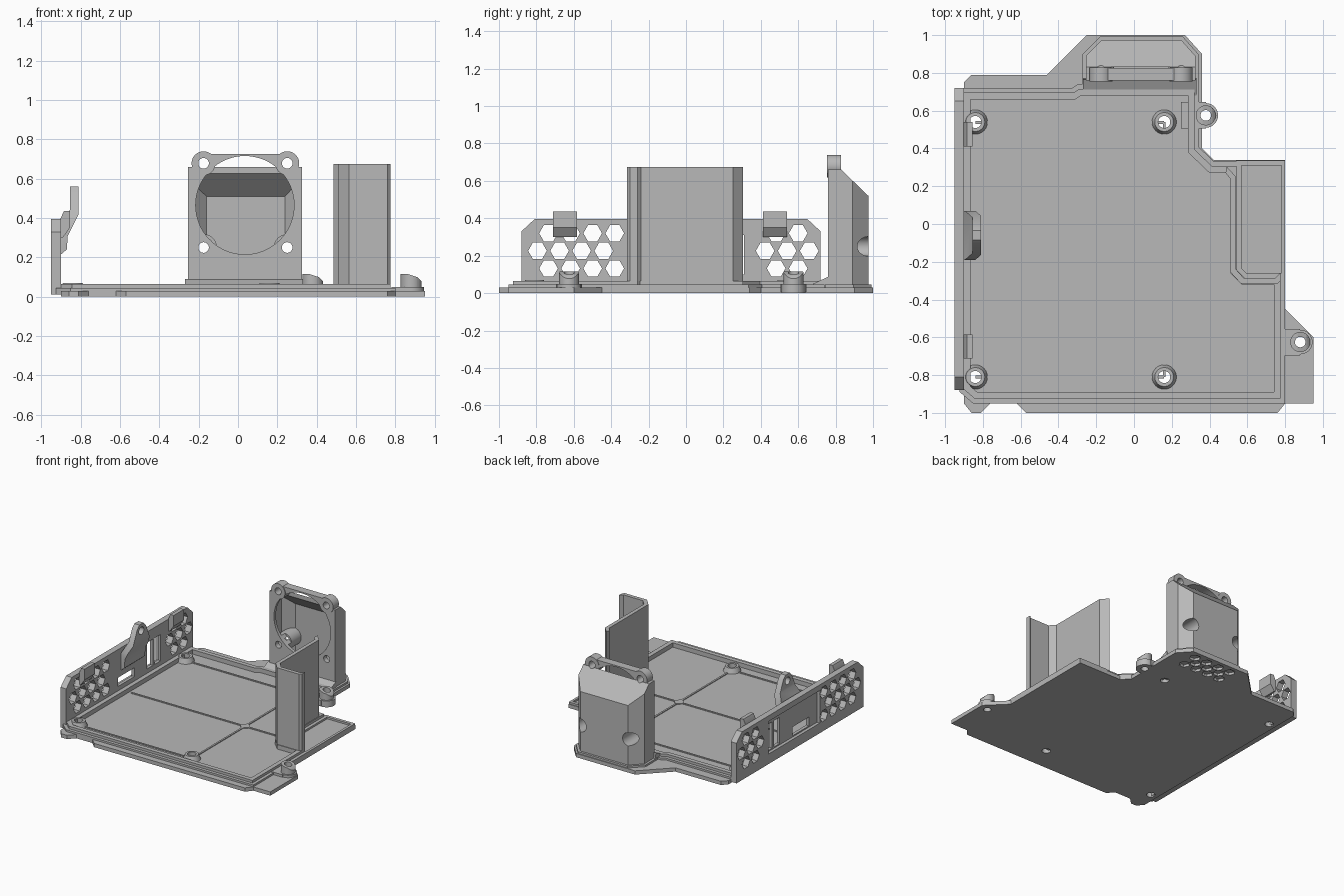
import bpy, bmesh, math
from mathutils import Vector

if "Cube" in bpy.data.objects:
    bpy.data.objects.remove(bpy.data.objects["Cube"])

grey = bpy.data.materials.new("matte grey")
grey.use_nodes = True
colour = (0.48, 0.48, 0.48, 1)
grey.diffuse_color = colour
grey.node_tree.nodes["Principled BSDF"].inputs["Base Color"].default_value = colour
parts = []


def make(name, bm):
    bmesh.ops.recalc_face_normals(bm, faces=bm.faces)
    mesh = bpy.data.meshes.new(name)
    bm.to_mesh(mesh)
    bm.free()
    mesh.materials.append(grey)
    ob = bpy.data.objects.new(name, mesh)
    bpy.context.collection.objects.link(ob)
    parts.append(ob)
    return ob


def prism(name, pts, axis, a, b):
    """Extrude a flat outline from a to b along an axis."""
    place = {"x": lambda p, h: (h, p[0], p[1]),
             "y": lambda p, h: (p[0], h, p[1]),
             "z": lambda p, h: (p[0], p[1], h)}[axis]
    bm = bmesh.new()
    low = [bm.verts.new(place(p, a)) for p in pts]
    top = [bm.verts.new(place(p, b)) for p in pts]
    bm.faces.new(low)
    bm.faces.new(top)
    n = len(pts)
    for i in range(n):
        j = (i + 1) % n
        bm.faces.new((low[i], low[j], top[j], top[i]))
    return make(name, bm)


def ngon(c, r, n=32):
    return [(c[0] + r * math.cos(math.tau * i / n), c[1] + r * math.sin(math.tau * i / n))
            for i in range(n)]


def rect(u0, u1, v0, v1):
    return [(u0, v0), (u1, v0), (u1, v1), (u0, v1)]


def offset(pts, d):
    """Grow a counter-clockwise outline with mitred corners."""
    out = []
    for i, p in enumerate(pts):
        p, q, r = Vector(p), Vector(pts[i - 1]), Vector(pts[(i + 1) % len(pts)])
        e, f = (p - q).normalized(), (r - p).normalized()
        n, m = Vector((e.y, -e.x)), Vector((f.y, -f.x))
        out.append(tuple(p + (n + m) * d / (1 + n.dot(m))))
    return out


def cut(ob, tool, op="DIFFERENCE"):
    """Boolean, applied at once; the cutter is thrown away."""
    mod = ob.modifiers.new("cut", "BOOLEAN")
    mod.operation, mod.object, mod.solver = op, tool, "EXACT"
    dg = bpy.context.evaluated_depsgraph_get()
    dg.update()
    mesh = bpy.data.meshes.new_from_object(ob.evaluated_get(dg))
    ob.modifiers.clear()
    ob.data = mesh
    parts.remove(tool)
    bpy.data.objects.remove(tool)


def drill(ob, pts, axis, a, b):
    cut(ob, prism("cutter", pts, axis, a, b))


# Base plate
outline = [(-0.90, -0.95), (-0.86, -1), (-0.81, -1), (-0.76, -0.95), (-0.62, -0.95),
           (-0.57, -1), (0.76, -1), (0.80, -0.95), (0.95, -0.95), (0.95, -0.60),
           (0.80, -0.45), (0.80, 0.34), (0.42, 0.34), (0.36, 0.40), (0.36, 0.90),
           (0.27, 1), (-0.25, 1), (-0.46, 0.79), (-0.86, 0.79), (-0.90, 0.75)]
plate = prism("base_plate", outline, "z", 0, 0.03)
bosses = [(x, y) for x in (-0.84, 0.16) for y in (-0.81, 0.54)]
for c in bosses:
    drill(plate, ngon(c, 0.032), "z", -0.1, 0.1)
for row, y in enumerate((0.815, 0.875, 0.935)):
    for k in range(4 - row % 2):
        drill(plate, ngon((-0.13 + 0.11 * k + 0.055 * (row % 2), y), 0.042, 6), "z", -0.1, 0.1)

# Stepped rim around the tray
tray = [(-0.83, -0.89), (0.74, -0.89), (0.74, -0.32), (0.57, -0.32), (0.51, -0.26),
        (0.51, 0.27), (0.40, 0.27), (0.285, 0.38), (0.285, 0.68), (-0.28, 0.68),
        (-0.31, 0.66), (-0.865, 0.66), (-0.865, -0.86)]
for name, grow, top in (("rim", 0.035, 0.065), ("rim_step", 0.06, 0.045)):
    ring = prism(name, offset(tray, grow), "z", 0.01, top)
    drill(ring, tray, "z", -0.1, 0.2)
duct = prism("duct_kerb", rect(0.54, 0.80, -0.29, 0.335), "z", 0.01, 0.045)
drill(duct, rect(0.565, 0.78, -0.26, 0.31), "z", -0.1, 0.2)

# Floor ribs and their crossing
for x0, x1, y0, y1 in ((0.153, 0.167, -0.81, 0.54), (-0.84, 0.51, -0.147, -0.133),
                       (-0.84, 0.16, 0.53, 0.544), (-0.84, 0.16, -0.817, -0.803)):
    prism("floor_rib", rect(x0, x1, y0, y1), "z", 0.02, 0.036)
prism("rib_crossing", ngon((0.16, -0.14), 0.045, 4), "z", 0.02, 0.037)

# Screw bosses in the corners of the floor
for c in bosses:
    bm = bmesh.new()
    bmesh.ops.create_cone(bm, cap_ends=True, segments=32, radius1=0.072, radius2=0.05, depth=0.06)
    bmesh.ops.translate(bm, verts=bm.verts, vec=(c[0], c[1], 0.04))
    boss = make("floor_boss", bm)
    drill(boss, ngon(c, 0.032), "z", -0.1, 0.2)

# Outer screw lugs with slanted tops
for x, y, inner in ((0.38, 0.575, 0.25), (0.88, -0.625, 0.78)):
    lug = prism("lug_post", ngon((x, y), 0.053), "z", 0.01, 0.115)
    foot = prism("lug_foot", ngon((x, y), 0.065), "z", 0, 0.05)
    arm = prism("lug_arm", rect(inner, x, y - 0.07, y + 0.07), "z", 0.005, 0.05)
    drill(lug, [(x - 0.02, 0.116), (x + 0.03, 0.1), (x + 0.08, 0.05), (x + 0.08, 0.2),
                (x - 0.02, 0.2)], "y", y - 0.1, y + 0.1)
    for ob in (lug, foot, arm):
        drill(ob, ngon((x, y), 0.028), "z", -0.1, 0.2)
    drill(plate, ngon((x, y), 0.028), "z", -0.1, 0.2)

# Tall folded baffle
face = [(0.49, 0.305), (0.54, 0.25), (0.54, -0.24), (0.58, -0.285), (0.75, -0.285), (0.775, -0.26)]
back = [(0.775, -0.30), (0.76, -0.315), (0.565, -0.315), (0.51, -0.255), (0.51, 0.24), (0.485, 0.27)]
prism("baffle", face + back, "z", 0.02, 0.675)

# Side wall with vents, a recessed port panel and openings
side = [(-0.88, 0.01), (0.72, 0.01), (0.72, 0.33), (0.65, 0.395), (-0.81, 0.395), (-0.88, 0.33)]
wall = prism("vent_wall", side, "x", -0.95, -0.90)
vents = [(-0.735 + 0.118 * k, z) for k in range(4) for z in (0.32, 0.132)]
vents += [(-0.794 + 0.118 * k, 0.226) for k in range(4)]
vents += [(0.482 + 0.118 * k, z) for k in range(2) for z in (0.32, 0.132)]
vents += [(0.423 + 0.118 * k, 0.226) for k in range(3)]
for c in vents:
    drill(wall, ngon(c, 0.05, 6), "x", -1, -0.8)
drill(wall, rect(-0.33, 0.32, 0.09, 0.35), "x", -1, -0.925)
for y0, y1, z0, z1 in ((0.14, 0.215, 0.1, 0.31), (0.235, 0.31, 0.1, 0.31), (-0.23, -0.02, 0.1, 0.17)):
    drill(wall, rect(y0, y1, z0, z1), "x", -1, -0.8)

# Snap tabs on top of the side wall
for y in (-0.648, 0.475):
    prism("snap_tab", [(-0.905, 0.30), (-0.89, 0.30), (-0.855, 0.35), (-0.855, 0.435),
                       (-0.885, 0.435), (-0.905, 0.39)], "y", y - 0.064, y + 0.064)

# Ear standing on the side wall
ear = prism("wall_ear", [(-0.905, 0.21), (-0.87, 0.24), (-0.865, 0.31), (-0.81, 0.42), (-0.81, 0.56),
                         (-0.855, 0.56), (-0.855, 0.44), (-0.905, 0.34)], "y", -0.3, 0.2)
cut(ear, prism("cutter", [(-0.19, 0.1), (0.07, 0.1), (0.07, 0.36), (-0.005, 0.53), (-0.035, 0.561),
                          (-0.085, 0.561), (-0.115, 0.53), (-0.19, 0.36)], "x", -1, -0.7), "INTERSECT")
drill(ear, ngon((-0.06, 0.505), 0.03), "x", -1, -0.7)

# Hollow fan hood
plan = [(-0.255, 0.76), (0.325, 0.76), (0.325, 0.89), (0.25, 0.975), (-0.17, 0.975), (-0.255, 0.89)]
profile = [(0.76, 0.02), (0.975, 0.02), (0.975, 0.52), (0.83, 0.66), (0.76, 0.66)]
screws = [(x, z) for x in (-0.175, 0.25) for z in (0.25, 0.678)]


def hood_shape(name, d, low):
    shape = prism(name, offset(plan, -d), "z", low, 1)
    cut(shape, prism("cutter", offset(profile, -d), "x", -1, 1), "INTERSECT")
    return shape


hood = hood_shape("fan_hood", 0, 0.02)
hollow = hood_shape("cutter", 0.025, 0)
for x, z in screws[::2]:
    drill(hollow, ngon((x, z), 0.068), "y", 0.5, 1.2)
cut(hood, hollow)
drill(hood, ngon((0.035, 0.465), 0.25, 64), "y", 0.7, 0.83)
for x, z in screws[::2]:
    drill(hood, ngon((x, z), 0.027), "y", 0.7, 1.2)
    drill(hood, ngon((x, z), 0.052), "y", 0.80, 1.2)

# Fan frame top edge and ears
frame = prism("fan_frame_top", rect(-0.175, 0.25, 0.64, 0.725), "y", 0.76, 0.825)
drill(frame, ngon((0.035, 0.465), 0.25, 64), "y", 0.7, 0.9)
for c in screws[1::2]:
    ring = prism("fan_ear", ngon(c, 0.061), "y", 0.755, 0.828)
    for ob in (ring, frame, hood):
        drill(ob, ngon(c, 0.027), "y", 0.7, 0.9)

# Sloping foot and kerb of the hood
prism("hood_foot", [(0.68, 0.02), (0.68, 0.05), (0.765, 0.09), (0.775, 0.02)], "x", -0.27, 0.33)
kerb = prism("hood_kerb", offset(plan, 0.018), "z", 0.01, 0.045)
drill(kerb, offset(plan, -0.02), "z", -0.1, 0.2)

# Smooth shading on the round parts
bpy.ops.object.select_all(action="DESELECT")
for ob in parts:
    ob.select_set(True)
bpy.context.view_layer.objects.active = plate
bpy.ops.object.shade_smooth_by_angle(angle=math.radians(30))
